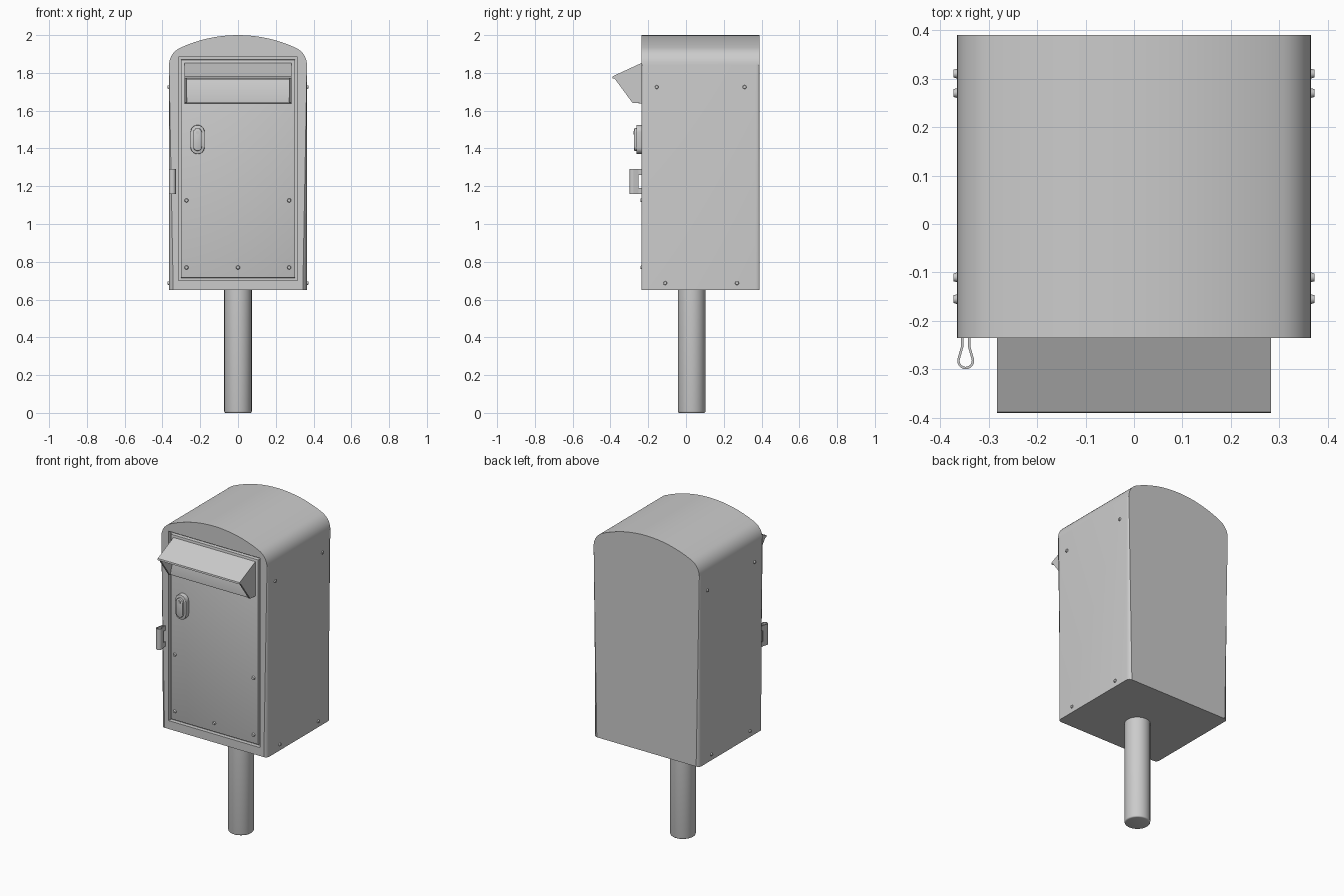
import bpy, bmesh, math
from mathutils import Vector, Matrix

if "Cube" in bpy.data.objects:
    bpy.data.objects.remove(bpy.data.objects["Cube"])


def finish(name, bm, smooth=True):
    bmesh.ops.recalc_face_normals(bm, faces=bm.faces)
    me = bpy.data.meshes.new(name)
    bm.to_mesh(me)
    bm.free()
    ob = bpy.data.objects.new(name, me)
    bpy.context.collection.objects.link(ob)
    if smooth:
        smooth_obj(ob)
    return ob


def smooth_obj(ob):
    bpy.ops.object.select_all(action='DESELECT')
    ob.select_set(True)
    bpy.context.view_layer.objects.active = ob
    bpy.ops.object.shade_smooth_by_angle(angle=math.radians(35))


def prism_bm(pts, axis, a, b):
    """Extrude a 2D outline along an axis: x (pts are y,z), y (x,z), z (x,y)."""
    def place(p, t):
        return {'x': (t, p[0], p[1]), 'y': (p[0], t, p[1]), 'z': (p[0], p[1], t)}[axis]
    bm = bmesh.new()
    va = [bm.verts.new(place(p, a)) for p in pts]
    vb = [bm.verts.new(place(p, b)) for p in pts]
    bm.faces.new(va)
    bm.faces.new(vb[::-1])
    n = len(pts)
    for i in range(n):
        bm.faces.new((va[i], va[(i + 1) % n], vb[(i + 1) % n], vb[i]))
    return bm


def prism(name, pts, axis, a, b, bevel=0.0, front_only=False):
    bm = prism_bm(pts, axis, a, b)
    if bevel:
        edges = list(bm.edges)
        if front_only:
            y0 = min(a, b)
            edges = [e for e in edges if all(abs(v.co.y - y0) < 1e-5 for v in e.verts)]
        bmesh.ops.bevel(bm, geom=edges, offset=bevel, segments=2, profile=0.5, affect='EDGES')
    return finish(name, bm)


def rect(u0, u1, v0, v1):
    return [(u0, v0), (u1, v0), (u1, v1), (u0, v1)]


def arc(cx, cz, r, a0, a1, n):
    return [(cx + r * math.cos(math.radians(a0 + (a1 - a0) * i / n)),
             cz + r * math.sin(math.radians(a0 + (a1 - a0) * i / n))) for i in range(n + 1)]


def capsule(cx, cz, r, half):
    return arc(cx, cz + half, r, 0, 180, 12) + arc(cx, cz - half, r, 180, 360, 12)


# box body: arched roof with rounded shoulders, softened front and back rims
W, ZB, FRONT, BACK = 0.365, 0.65, -0.235, 0.39
half = [(W, ZB)] + arc(W - 0.1, 1.8415, 0.1, 0, 65.1, 7) + arc(0, 1.27, 0.73, 65.1, 90, 8)[1:]
outline = half + [(-x, z) for x, z in half[-2::-1]]
bm = prism_bm(outline, 'y', FRONT, BACK)
rims = [e for e in bm.edges
        if abs(e.verts[0].co.y - e.verts[1].co.y) < 1e-5
        and max(v.co.z for v in e.verts) > ZB + 0.01]
bmesh.ops.bevel(bm, geom=rims, offset=0.022, segments=4, profile=0.5, affect='EDGES')
body = finish('box_body', bm, smooth=False)

# door recess cut into the front
cutter = prism('recess_cutter', rect(-0.315, 0.315, 0.702, 1.885), 'y', FRONT - 0.05, FRONT + 0.025)
cutter.hide_render = True
mod = body.modifiers.new('recess', 'BOOLEAN')
mod.operation, mod.object, mod.solver = 'DIFFERENCE', cutter, 'EXACT'
bpy.context.view_layer.objects.active = body
bpy.ops.object.modifier_apply(modifier=mod.name)
bpy.data.objects.remove(cutter, do_unlink=True)
smooth_obj(body)

# door panel, leaving a thin groove around it
prism('door', rect(-0.303, 0.303, 0.715, 1.87), 'y', FRONT + 0.002, FRONT + 0.03,
      bevel=0.004, front_only=True)

# mail slot hood: sloping roof, two cheeks and the inner flap
prism('hood_roof', [(-0.23, 1.855), (-0.388, 1.782), (-0.39, 1.772), (-0.382, 1.769), (-0.23, 1.842)],
      'x', -0.283, 0.283)
for side, s in (('left', -1), ('right', 1)):
    prism('hood_cheek_' + side,
          [(-0.23, 1.85), (-0.384, 1.777), (-0.372, 1.762), (-0.284, 1.642), (-0.23, 1.638)],
          'x', s * 0.271, s * 0.283)
prism('slot_flap', [(-0.23, 1.765), (-0.242, 1.765), (-0.28, 1.648), (-0.278, 1.641), (-0.23, 1.638)],
      'x', -0.272, 0.272)

# lock: stepped oblong escutcheon with keyhole cover
LX, LZ = -0.214, 1.447
prism('lock_base', capsule(LX, LZ, 0.037, 0.04), 'y', -0.262, FRONT + 0.01, 0.004, True)
prism('lock_cover', capsule(LX, LZ, 0.023, 0.037), 'y', -0.275, -0.255, 0.004, True)
prism('lock_pivot', capsule(LX, LZ + 0.037, 0.009, 0.0005), 'y', -0.279, -0.27)

# hasp: folded strip with a teardrop loop, its legs split by a window
HX = -0.347


def strip(name, path, t, z0, z1):
    """Thicken an open path of (x, y) points and extrude it upward."""
    left, right = [], []
    for i, p in enumerate(path):
        d = (Vector(path[min(i + 1, len(path) - 1)]) - Vector(path[max(i - 1, 0)])).normalized()
        n = Vector((-d.y, d.x)) * t / 2
        left.append(tuple(Vector(p) + n))
        right.append(tuple(Vector(p) - n))
    return prism(name, left + right[::-1], 'z', z0, z1)


loop = [(HX - 0.007, -0.252)] + arc(HX, -0.282, 0.015, 160, 380, 14) + [(HX + 0.007, -0.252)]
strip('hasp_loop', loop, 0.005, 1.16, 1.29)
for i, (z0, z1) in enumerate(((1.16, 1.19), (1.26, 1.29))):
    for s in (-1, 1):
        prism(f'hasp_leg_{i}_{"left" if s < 0 else "right"}',
              rect(HX + s * 0.007 - 0.0025, HX + s * 0.007 + 0.0025, -0.253, -0.225), 'z', z0, z1)


# screws: low tapered heads on the door and both sides
def screw(name, loc, direction):
    bm = bmesh.new()
    rot = Vector(direction).to_track_quat('Z', 'Y').to_matrix().to_4x4()
    bmesh.ops.create_cone(bm, cap_ends=True, segments=16, radius1=0.012, radius2=0.008,
                          depth=0.014, matrix=Matrix.Translation(loc) @ rot)
    finish(name, bm)


for i, (x, z) in enumerate(((-0.273, 1.125), (0.271, 1.125), (-0.273, 0.77), (0, 0.77), (0.271, 0.77))):
    screw(f'door_screw_{i}', (x, FRONT, z), (0, -1, 0))
for i, (y, z) in enumerate(((-0.155, 1.725), (0.31, 1.725), (-0.11, 0.687), (0.27, 0.687))):
    for s in (-1, 1):
        screw(f'side_screw_{i}_{"left" if s < 0 else "right"}', (s * W, y, z), (s, 0, 0))

# round post
bm = bmesh.new()
bmesh.ops.create_cone(bm, cap_ends=True, segments=32, radius1=0.073, radius2=0.073, depth=0.66,
                      matrix=Matrix.Translation((0, 0.03, 0.33)))
foot = [e for e in bm.edges if all(v.co.z < 0.001 for v in e.verts)]
bmesh.ops.bevel(bm, geom=foot, offset=0.008, segments=3, profile=0.5, affect='EDGES')
finish('post', bm)
